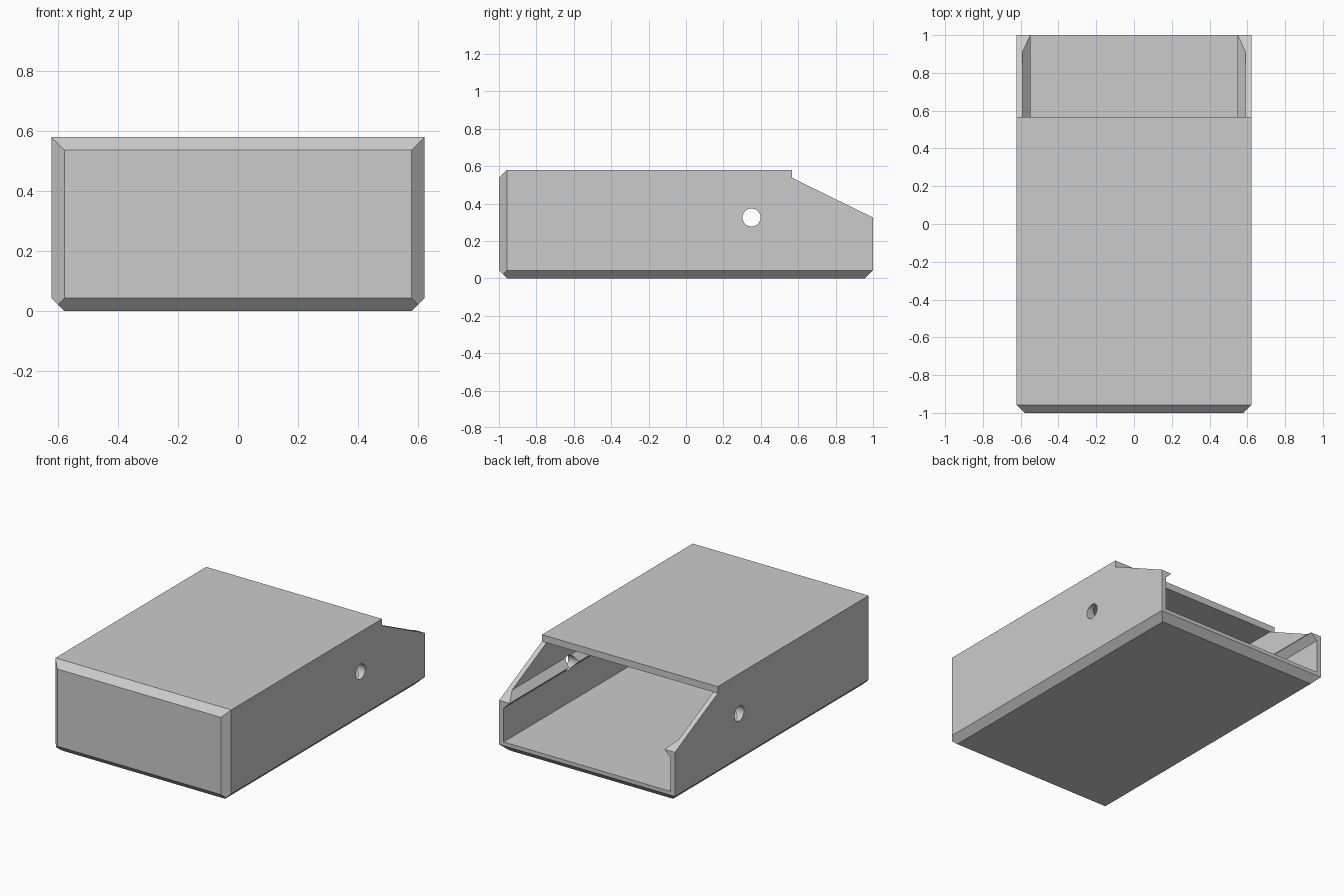
import bpy, bmesh, math
from mathutils import Vector

cube = bpy.data.objects.get("Cube")
if cube:
    bpy.data.objects.remove(cube, do_unlink=True)

W, L, H = 0.622, 1.0, 0.58      # half width, half length, height
C = 0.043                       # chamfer
WALL, FLOOR, CEIL = 0.032, 0.067, 0.537
RIB_Z, RIB = 0.325, 0.042       # rib height and depth

grey = bpy.data.materials.new("Plain grey")
colour = (0.6, 0.6, 0.6, 1)
grey.diffuse_color = colour
grey.use_nodes = True
grey.node_tree.nodes["Principled BSDF"].inputs["Base Color"].default_value = colour


def finish(name, bm):
    bmesh.ops.recalc_face_normals(bm, faces=bm.faces[:])
    mesh = bpy.data.meshes.new(name)
    bm.to_mesh(mesh)
    bm.free()
    mesh.materials.append(grey)
    obj = bpy.data.objects.new(name, mesh)
    bpy.context.collection.objects.link(obj)
    return obj


def prism(name, points, direction):
    """Extrude a closed outline along a direction."""
    bm = bmesh.new()
    face = bm.faces.new([bm.verts.new(p) for p in points])
    new = bmesh.ops.extrude_face_region(bm, geom=[face])["geom"]
    bmesh.ops.translate(bm, vec=direction,
                        verts=[v for v in new if isinstance(v, bmesh.types.BMVert)])
    return finish(name, bm)


def cut(target, cutter):
    mod = target.modifiers.new("Cut", 'BOOLEAN')
    mod.operation, mod.solver, mod.object = 'DIFFERENCE', 'EXACT', cutter
    bpy.context.view_layer.objects.active = target
    bpy.ops.object.modifier_apply(modifier=mod.name)
    bpy.data.objects.remove(cutter, do_unlink=True)


# Outer block, with the front and bottom edges planed off at 45 degrees
bm = bmesh.new()
bmesh.ops.create_cube(bm, size=1)
bmesh.ops.scale(bm, vec=(2 * W, 2 * L, H), verts=bm.verts)
bmesh.ops.translate(bm, vec=(0, 0, H / 2), verts=bm.verts)
half = Vector((W, L, H / 2))
for n in [(0, -1, 1), (0, -1, -1), (1, -1, 0), (-1, -1, 0),
          (1, 0, -1), (-1, 0, -1), (0, 1, -1)]:
    n = Vector(n)
    corner = Vector([a * b for a, b in zip(n, half)]) + Vector((0, 0, H / 2))
    bmesh.ops.bisect_plane(bm, geom=bm.verts[:] + bm.edges[:] + bm.faces[:],
                           plane_co=corner - n * C / 2, plane_no=n, clear_outer=True)
    bmesh.ops.holes_fill(bm, edges=[e for e in bm.edges if e.is_boundary])
housing = finish("open_housing", bm)

# Cavity open at the back, leaving a triangular rib along each side wall
inner = W - WALL
side = [(inner, FLOOR), (inner, RIB_Z - RIB), (inner - RIB, RIB_Z),
        (inner, RIB_Z + RIB), (inner, CEIL)]
outline = side + [(-x, z) for x, z in reversed(side)]
cut(housing, prism("cavity_cutter", [(x, -L + 0.07, z) for x, z in outline], (0, 2 * L, 0)))

# Stepped and sloping cut at the back of the top
slope = [(0.567, 0.7), (0.567, CEIL), (1.0, 0.325), (1.1, 0.276), (1.1, 0.7)]
cut(housing, prism("slope_cutter", [(-1, y, z) for y, z in slope], (2, 0, 0)))

# Round pin hole through both walls
ring = [(0.35 + 0.048 * math.cos(math.tau * i / 32),
         RIB_Z + 0.048 * math.sin(math.tau * i / 32)) for i in range(32)]
cut(housing, prism("hole_cutter", [(-1, y, z) for y, z in ring], (2, 0, 0)))
